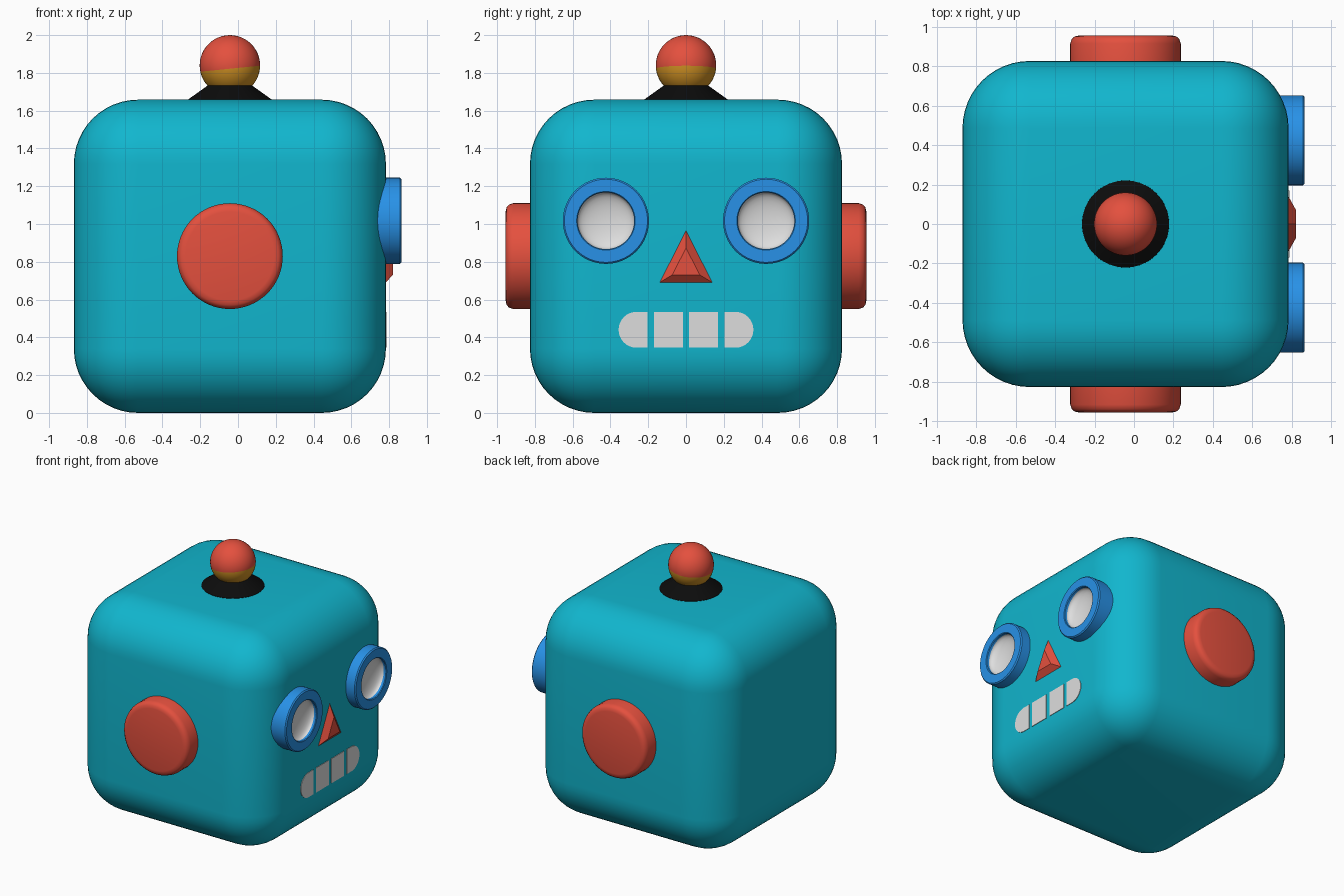
import bpy, bmesh, math
from mathutils import Vector, Matrix

if "Cube" in bpy.data.objects:
    bpy.data.objects.remove(bpy.data.objects["Cube"])

CX = -0.043      # centre of the head in x
FACE = 0.783     # x of the face plane


def material(name, rgb):
    lin = [(c / 255 / 12.92) if c < 11 else ((c / 255 + 0.055) / 1.055) ** 2.4 for c in rgb]
    m = bpy.data.materials.new(name)
    m.diffuse_color = (*lin, 1)
    m.use_nodes = True
    m.node_tree.nodes["Principled BSDF"].inputs["Base Color"].default_value = m.diffuse_color
    return m


TEAL = material("teal", (17, 182, 206))
RED = material("red", (228, 80, 62))
BLUE = material("blue", (40, 146, 232))
WHITE = material("white", (222, 222, 222))
GOLD = material("gold", (208, 145, 35))
BLACK = material("black", (12, 12, 12))


def finish(name, bm, mats, angle=35):
    bmesh.ops.recalc_face_normals(bm, faces=bm.faces)
    me = bpy.data.meshes.new(name)
    bm.to_mesh(me)
    bm.free()
    for m in mats:
        me.materials.append(m)
    ob = bpy.data.objects.new(name, me)
    bpy.context.collection.objects.link(ob)
    bpy.ops.object.select_all(action='DESELECT')
    ob.select_set(True)
    bpy.context.view_layer.objects.active = ob
    bpy.ops.object.shade_smooth_by_angle(angle=math.radians(angle))
    return ob


def lathe(name, profile, origin, axis, mats, white_from=None, n=64):
    """Revolve (radius, height) points about an axis; radius 0 closes the end."""
    bm = bmesh.new()
    rot = Vector((0, 0, 1)).rotation_difference(Vector(axis)).to_matrix()
    rings = []
    for r, h in profile:
        count = n if r > 0 else 1
        rings.append([bm.verts.new(rot @ Vector((r * math.cos(2 * math.pi * i / n),
                      r * math.sin(2 * math.pi * i / n), h)) + Vector(origin))
                      for i in range(count)])
    for k, (a, b) in enumerate(zip(rings, rings[1:])):
        for i in range(n):
            quad = [a[i % len(a)], a[(i + 1) % len(a)], b[(i + 1) % len(b)], b[i % len(b)]]
            f = bm.faces.new(list(dict.fromkeys(quad)))
            if white_from is not None and k >= white_from:
                f.material_index = 1
    return finish(name, bm, mats)


def prism(name, outline, x0, x1, mat, scale=1.0, pivot=(0, 0)):
    """Extrude a (y, z) outline along x, optionally shrinking the front."""
    bm = bmesh.new()
    back = [bm.verts.new((x0, y, z)) for y, z in outline]
    front = [bm.verts.new((x1, pivot[0] + (y - pivot[0]) * scale,
                           pivot[1] + (z - pivot[1]) * scale)) for y, z in outline]
    bm.faces.new(back)
    bm.faces.new(front)
    for i in range(len(back)):
        j = (i + 1) % len(back)
        bm.faces.new((back[i], back[j], front[j], front[i]))
    return finish(name, bm, [mat])


# Head: cube with wide rounded edges
bm = bmesh.new()
bmesh.ops.create_cube(bm, size=1, matrix=Matrix.Translation((CX, 0, 0.829))
                      @ Matrix.Diagonal((1.652, 1.652, 1.658, 1)))
bmesh.ops.bevel(bm, geom=bm.edges[:], offset=0.34, segments=12, profile=0.5, affect='EDGES')
finish("head", bm, [TEAL])

for side, s in (("right", -1), ("left", 1)):
    # Ears: discs with a softened rim
    lathe(f"{side}_ear", [(0, 0.75), (0.28, 0.75), (0.28, 0.915), (0.272, 0.938),
                          (0.258, 0.95), (0.235, 0.955), (0, 0.955)],
          (CX, 0, 0.83), (0, s, 0), [RED])
    # Eyes: blue ring holding a white dish
    dish = [(0.15 * math.cos(a), 0.842 - 0.05 * math.sin(a))
            for a in (math.pi / 2 * i / 8 for i in range(8))] + [(0, 0.792)]
    lathe(f"{side}_eye", [(0, 0.66), (0.228, 0.66), (0.228, 0.857), (0.22, 0.865),
                          (0.155, 0.865), (0.15, 0.86)] + dish,
          (0, s * 0.424, 1.017), (1, 0, 0), [BLUE, WHITE], white_from=6)

# Nose: triangle tapering to a smaller front face
prism("nose", [(-0.153, 0.682), (0.153, 0.682), (0, 0.985)], 0.775, 0.82, RED,
      scale=0.47, pivot=(0, 0.775))

# Mouth: four thin teeth, rounded at both ends
R, MZ = 0.095, 0.44
for i, (a, b) in enumerate([(-0.357, -0.204), (-0.17, -0.017), (0.017, 0.17), (0.204, 0.357)]):
    if i in (1, 2):
        pts = [(a, MZ - R), (b, MZ - R), (b, MZ + R), (a, MZ + R)]
    else:
        s = -1 if i == 0 else 1
        inner, outer = (b, a) if i == 0 else (a, b)
        c = outer - s * R
        arc = [math.pi * (k / 16 - 0.5) for k in range(17)]
        pts = [(inner, MZ - R)] + [(c + s * R * math.cos(t), MZ + R * math.sin(t)) for t in arc]
        pts.append((inner, MZ + R))
    prism(f"tooth_{i + 1}", pts, FACE - 0.003, FACE + 0.004, WHITE)

# Antenna base: black cone
lathe("antenna_base", [(0, 1.64), (0.225, 1.64), (0.22, 1.66), (0.112, 1.737), (0, 1.737)],
      (CX, 0, 0), (0, 0, 1), [BLACK])

# Antenna bulb: ball split by a slightly tilted plane, gold below
bm = bmesh.new()
centre = Vector((CX, 0, 1.84))
bmesh.ops.create_uvsphere(bm, u_segments=48, v_segments=24, radius=0.16,
                          matrix=Matrix.Translation(centre))
cut, up = Vector((CX, 0, 1.822)), Vector((-0.1, 0, 1)).normalized()
bmesh.ops.bisect_plane(bm, geom=bm.verts[:] + bm.edges[:] + bm.faces[:],
                       plane_co=cut, plane_no=up)
for f in bm.faces:
    f.material_index = int((f.calc_center_median() - cut).dot(up) < 0)
finish("antenna_bulb", bm, [RED, GOLD])
